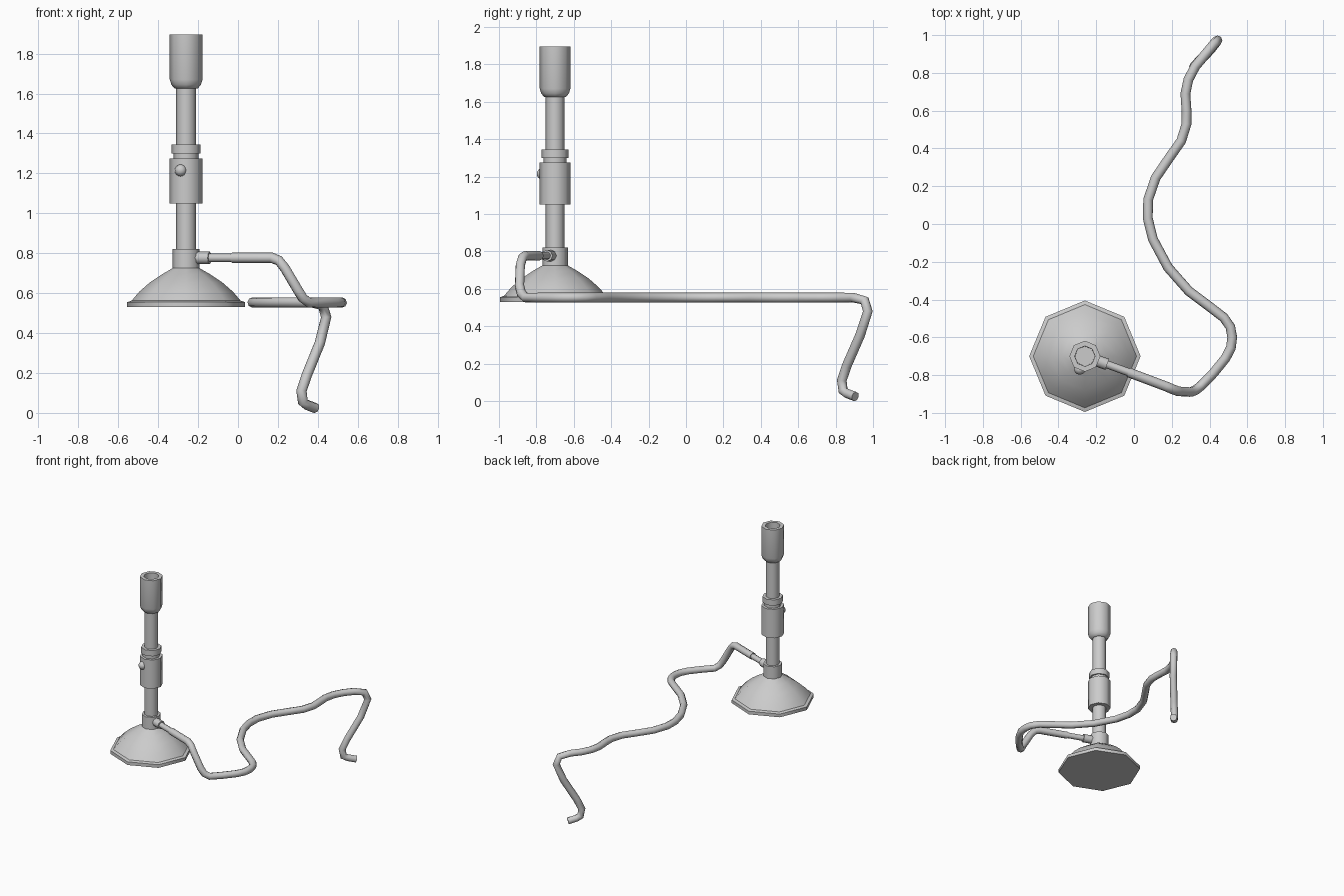
import bpy, bmesh, math
from mathutils import Vector

if "Cube" in bpy.data.objects:
    bpy.data.objects.remove(bpy.data.objects["Cube"])

AX, AY, SIDES = -0.26, -0.70, 8


def smooth(ob, deg):
    bpy.ops.object.select_all(action='DESELECT')
    ob.select_set(True)
    bpy.context.view_layer.objects.active = ob
    bpy.ops.object.shade_smooth_by_angle(angle=math.radians(deg))


def lathe(name, profile):
    """Spin a (radius, z) profile round the burner axis, capping both ends."""
    bm = bmesh.new()
    rings = []
    for r, z in profile:
        rings.append([bm.verts.new((AX + r * math.cos(i * math.tau / SIDES),
                                    AY + r * math.sin(i * math.tau / SIDES), z))
                      for i in range(SIDES)])
    for a, b in zip(rings, rings[1:]):
        for i in range(SIDES):
            j = (i + 1) % SIDES
            bm.faces.new((a[i], a[j], b[j], b[i]))
    bm.faces.new(rings[0][::-1])
    bm.faces.new(rings[-1])
    bmesh.ops.recalc_face_normals(bm, faces=bm.faces)
    me = bpy.data.meshes.new(name)
    bm.to_mesh(me)
    bm.free()
    ob = bpy.data.objects.new(name, me)
    bpy.context.collection.objects.link(ob)
    smooth(ob, 50)
    return ob


def tube(name, points, radius):
    """Sweep an eight-sided tube along a path and turn it into a mesh."""
    cu = bpy.data.curves.new(name, 'CURVE')
    cu.dimensions = '3D'
    cu.bevel_depth = radius
    cu.bevel_resolution = 2
    cu.use_fill_caps = True
    sp = cu.splines.new('POLY')
    sp.points.add(len(points) - 1)
    for p, co in zip(sp.points, points):
        p.co = (*co, 1)
    ob = bpy.data.objects.new(name, cu)
    bpy.context.collection.objects.link(ob)
    bpy.ops.object.select_all(action='DESELECT')
    ob.select_set(True)
    bpy.context.view_layer.objects.active = ob
    bpy.ops.object.convert(target='MESH')
    ob = bpy.context.view_layer.objects.active
    smooth(ob, 60)
    return ob


# Domed octagonal foot with a rim, and its neck
lathe("base_rim", [(0.295, 0.53), (0.295, 0.555), (0.275, 0.562)])
lathe("base_dome", [(0.275, 0.56), (0.235, 0.607), (0.18, 0.655),
                    (0.12, 0.695), (0.068, 0.725), (0.068, 0.74)])
lathe("base_neck", [(0.068, 0.735), (0.068, 0.82)])

# Barrel, air collar and lock ring
lathe("barrel", [(0.05, 0.80), (0.05, 1.64)])
lathe("air_collar", [(0.082, 1.05), (0.082, 1.275)])
lathe("ring_spacer", [(0.062, 1.27), (0.062, 1.305)])
lathe("lock_ring", [(0.073, 1.30), (0.073, 1.345)])

# Flared hollow burner head
lathe("burner_head", [(0.05, 1.625), (0.06, 1.627), (0.074, 1.645),
                      (0.082, 1.67), (0.082, 1.895), (0.054, 1.895),
                      (0.052, 1.66)])

# Round screw on the collar
bpy.ops.mesh.primitive_uv_sphere_add(segments=12, ring_count=8, radius=0.03,
                                     location=(-0.287, -0.768, 1.215))
screw = bpy.context.object
screw.name = "collar_screw"
smooth(screw, 60)

# Gas inlet: fat socket and slim nozzle
tube("inlet_socket", [(-0.23, -0.712, 0.777), (-0.142, -0.743, 0.777)], 0.031)
tube("inlet_nozzle", [(-0.16, -0.737, 0.777), (0.0, -0.795, 0.777)], 0.021)

# Hose: drops to bench level, winds back, then hangs over the edge
H = 0.553
bench = [(0.42, -0.79), (0.485, -0.71), (0.513, -0.655), (0.52, -0.60),
         (0.51, -0.545), (0.475, -0.495), (0.39, -0.43), (0.29, -0.355),
         (0.18, -0.23), (0.10, -0.08), (0.073, 0.03), (0.075, 0.13),
         (0.115, 0.245), (0.19, 0.355), (0.25, 0.44), (0.278, 0.53),
         (0.278, 0.60), (0.272, 0.69), (0.288, 0.765), (0.325, 0.835)]
path = [(-0.03, -0.785, 0.777), (0.17, -0.86, 0.777), (0.205, -0.875, 0.763),
        (0.235, -0.886, 0.725), (0.30, -0.89, 0.615), (0.325, -0.88, 0.575),
        (0.355, -0.857, H)]
path += [(x, y, H) for x, y in bench]
path += [(0.375, 0.895, H), (0.425, 0.955, 0.537), (0.442, 0.972, 0.48),
         (0.41, 0.93, 0.35), (0.345, 0.86, 0.19), (0.318, 0.833, 0.11),
         (0.325, 0.84, 0.055), (0.345, 0.862, 0.04), (0.388, 0.905, 0.024)]
tube("gas_hose", path, 0.026)
